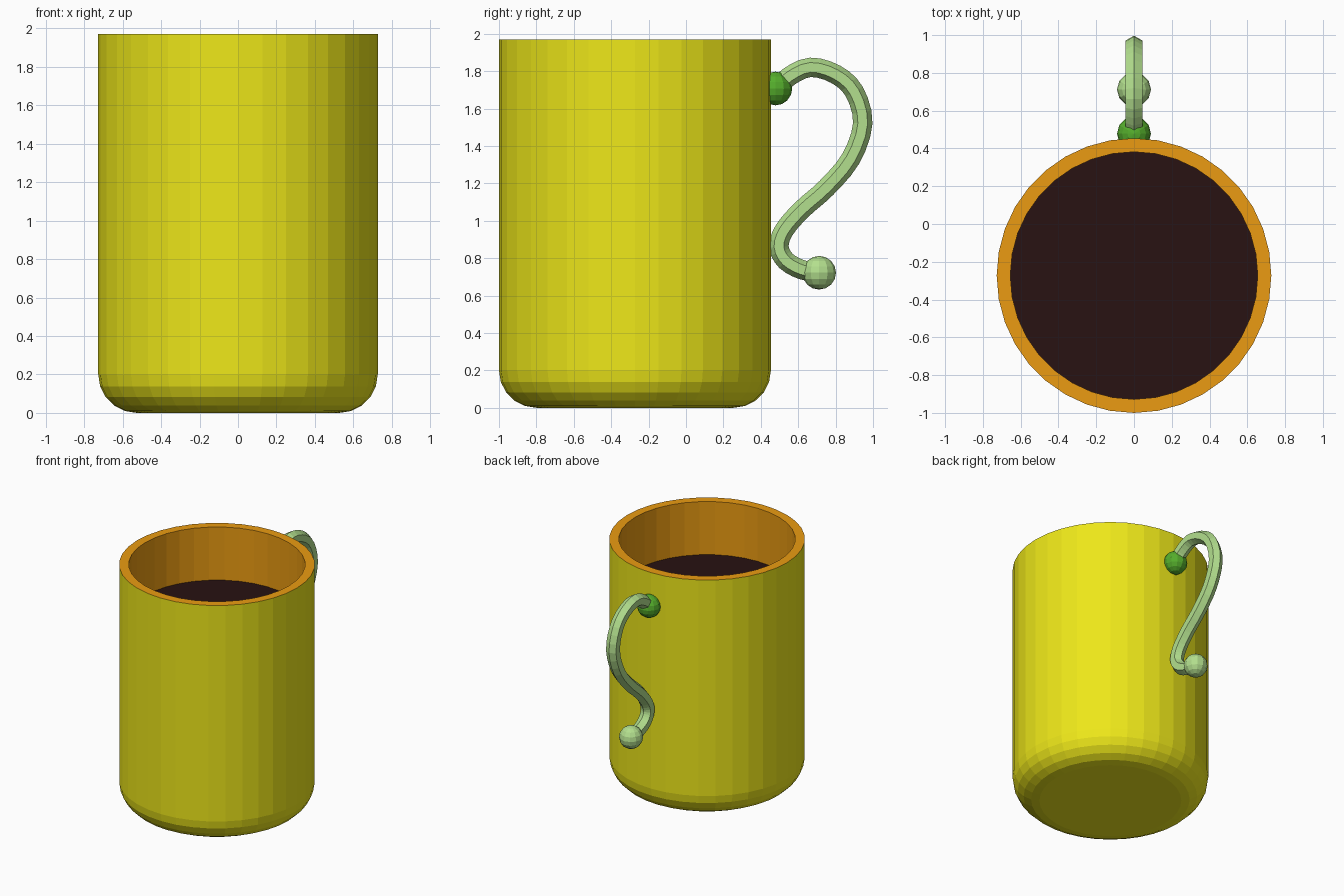
import bpy, bmesh, math
from mathutils import Vector

if "Cube" in bpy.data.objects:
    bpy.data.objects.remove(bpy.data.objects["Cube"])

SIDES = 36
CENTRE_Y = -0.273
R_OUT, R_IN, HEIGHT = 0.727, 0.655, 1.97
LIQUID_Z = 1.535


def material(name, rgb):
    m = bpy.data.materials.new(name)
    m.diffuse_color = (*rgb, 1)
    m.use_nodes = True
    m.node_tree.nodes["Principled BSDF"].inputs["Base Color"].default_value = m.diffuse_color
    return m


def make_object(name, bm, mat):
    bm.normal_update()
    mesh = bpy.data.meshes.new(name)
    bm.to_mesh(mesh)
    bm.free()
    mesh.materials.append(mat)
    ob = bpy.data.objects.new(name, mesh)
    bpy.context.collection.objects.link(ob)
    return ob


def bridge(bm, a, b):
    n = len(a)
    for i in range(n):
        j = (i + 1) % n
        bm.faces.new((a[i], a[j], b[j], b[i]))


def lathe(name, profile, mat, cap=True):
    """Turn (radius, z) points about the mug axis; cap closes the first ring."""
    bm = bmesh.new()
    rings = []
    for r, z in profile:
        rings.append([bm.verts.new((r * math.cos(t), CENTRE_Y + r * math.sin(t), z))
                      for t in (2 * math.pi * i / SIDES for i in range(SIDES))])
    for a, b in zip(rings, rings[1:]):
        bridge(bm, a, b)
    if cap:
        bm.faces.new(list(reversed(rings[0])))
    return make_object(name, bm, mat)


def catmull(pts, steps):
    pts = [Vector(p) for p in pts]
    ext = [2 * pts[0] - pts[1]] + pts + [2 * pts[-1] - pts[-2]]
    out = []
    for p0, p1, p2, p3 in zip(ext, ext[1:], ext[2:], ext[3:]):
        for s in range(steps):
            t = s / steps
            out.append(0.5 * (2 * p1 + (p2 - p0) * t + (2 * p0 - 5 * p1 + 4 * p2 - p3) * t * t
                              + (3 * p1 - p0 - 3 * p2 + p3) * t ** 3))
    return out + [pts[-1]]


def tube(name, path, radius, sides, mat):
    """Sweep a polygon along a path of (y, z) points lying in the x = 0 plane."""
    bm = bmesh.new()
    rings = []
    for i, p in enumerate(path):
        d = (path[min(i + 1, len(path) - 1)] - path[max(i - 1, 0)]).normalized()
        n = Vector((-d.y, d.x))
        ring = []
        for k in range(sides):
            a = 2 * math.pi * k / sides
            q = p + n * radius * math.cos(a)
            ring.append(bm.verts.new((radius * math.sin(a), q.x, q.y)))
        rings.append(ring)
    for a, b in zip(rings, rings[1:]):
        bridge(bm, a, b)
    bm.faces.new(rings[0])
    bm.faces.new(rings[-1])
    bmesh.ops.recalc_face_normals(bm, faces=bm.faces)
    return make_object(name, bm, mat)


def ball(name, y, z, mat):
    bm = bmesh.new()
    bmesh.ops.create_uvsphere(bm, u_segments=12, v_segments=8, radius=0.09)
    bmesh.ops.translate(bm, verts=bm.verts, vec=(0, y, z))
    return make_object(name, bm, mat)


yellow = material("yellow_glaze", (0.85, 0.80, 0.01))
orange = material("orange_glaze", (0.83, 0.33, 0.006))
coffee = material("coffee", (0.021, 0.006, 0.006))
pale = material("pale_green", (0.45, 0.74, 0.27))
green = material("leaf_green", (0.09, 0.42, 0.025))

# Outer wall with rounded foot
fillet = 0.2
foot = [(R_OUT - fillet + fillet * math.sin(a), fillet - fillet * math.cos(a))
        for a in (math.pi / 2 * i / 5 for i in range(6))]
lathe("mug_body", foot + [(R_OUT, HEIGHT)], yellow)

# Rim, inner wall and floor
inner = [(R_OUT, HEIGHT), (R_IN, HEIGHT), (R_IN, 0.2), (R_IN - 0.13, 0.08), (0.01, 0.08)]
lathe("mug_lining", inner, orange, cap=False)

# Drink surface
bm = bmesh.new()
bm.faces.new([bm.verts.new((R_IN * math.cos(2 * math.pi * i / SIDES),
                            CENTRE_Y + R_IN * math.sin(2 * math.pi * i / SIDES), LIQUID_Z))
              for i in range(SIDES)])
make_object("drink", bm, coffee)

# S-shaped handle with a ball at each end
path = [(0.48, 1.70), (0.55, 1.77), (0.665, 1.82), (0.80, 1.783), (0.90, 1.69), (0.945, 1.52),
        (0.88, 1.33), (0.75, 1.175), (0.62, 1.06), (0.525, 0.95), (0.497, 0.86),
        (0.535, 0.785), (0.62, 0.738), (0.71, 0.722)]
tube("handle", catmull(path, 3), 0.052, 6, pale)
ball("upper_handle_ball", 0.478, 1.707, green)
ball("lower_handle_ball", 0.712, 0.722, pale)
